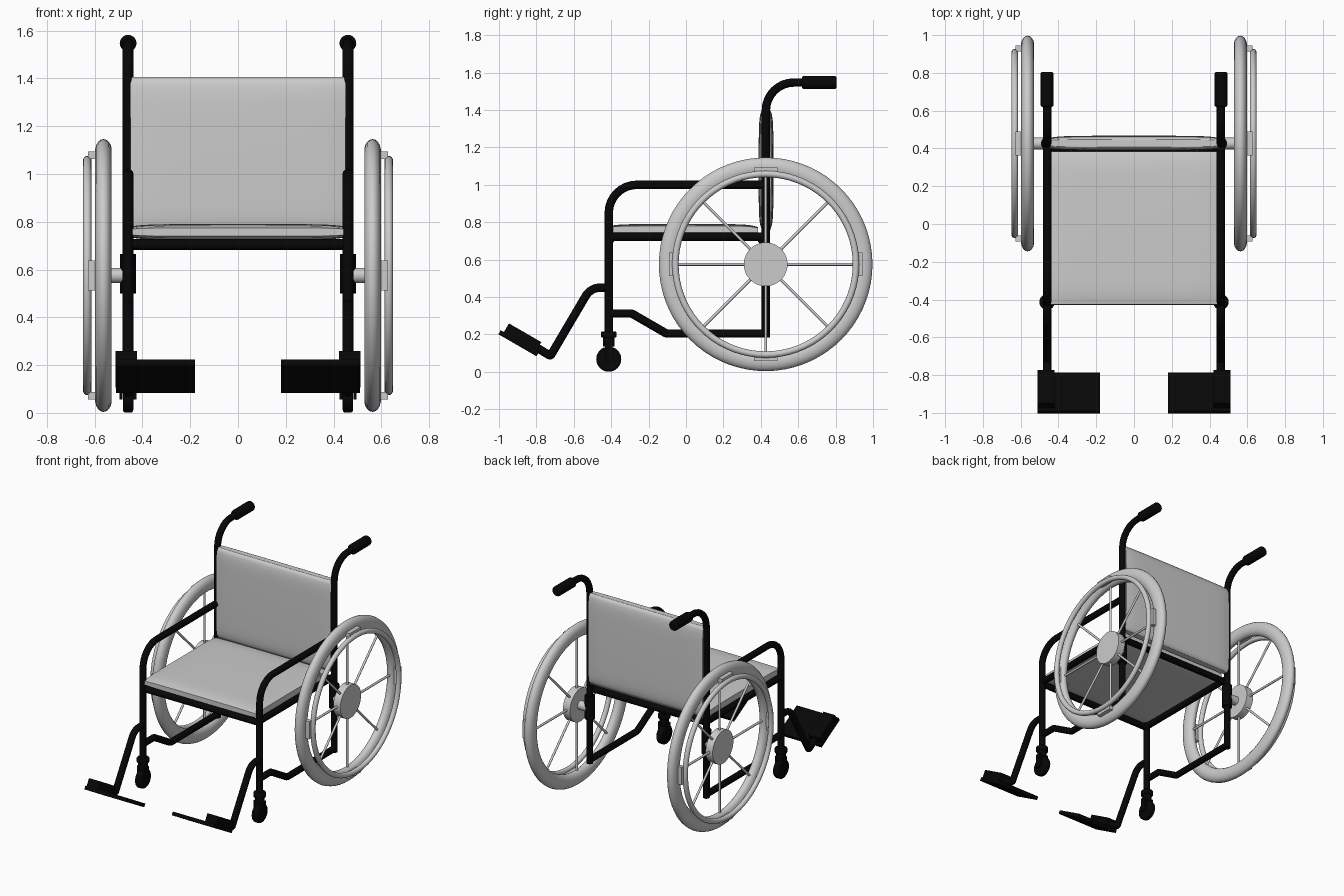
import bpy, bmesh, math
from mathutils import Vector, Matrix

if "Cube" in bpy.data.objects:
    bpy.data.objects.remove(bpy.data.objects["Cube"])

black = bpy.data.materials.new("black")
black.diffuse_color = (0.002, 0.002, 0.002, 1)
black.use_nodes = True
black.node_tree.nodes["Principled BSDF"].inputs["Base Color"].default_value = black.diffuse_color
SIDE, HUB = 0.46, Vector((0.563, 0.426, 0.575))


def finish(ob, name, mat=None, smooth=40):
    ob.name = name
    if mat:
        ob.data.materials.clear()
        ob.data.materials.append(mat)
    if smooth:
        bpy.ops.object.select_all(action='DESELECT')
        ob.select_set(True)
        bpy.context.view_layer.objects.active = ob
        bpy.ops.object.shade_smooth_by_angle(angle=math.radians(smooth))
    return ob


def rounded(points, radii):
    """Replace inner corners of a polyline with arcs."""
    pts = [Vector(p) for p in points]
    out = [pts[0]]
    for i in range(1, len(pts) - 1):
        p, r = pts[i], radii[i - 1]
        a, b = (pts[i - 1] - p).normalized(), (pts[i + 1] - p).normalized()
        half = a.angle(b) / 2
        d = r / math.tan(half)
        c = p + (a + b).normalized() * (r / math.sin(half))
        v0, v1 = (p + a * d - c).normalized(), (p + b * d - c).normalized()
        out += [c + v0.slerp(v1, k / 8) * r for k in range(9)]
    return out + [pts[-1]]


def tube(name, points, radii=(), r=0.0225, mat=black):
    cu = bpy.data.curves.new(name, 'CURVE')
    cu.dimensions = '3D'
    cu.bevel_depth, cu.bevel_resolution, cu.use_fill_caps = r, 4, True
    path = rounded(points, radii)
    sp = cu.splines.new('POLY')
    sp.points.add(len(path) - 1)
    for q, p in zip(sp.points, path):
        q.co = (*p, 1)
    ob = bpy.data.objects.new(name, cu)
    bpy.context.collection.objects.link(ob)
    bpy.ops.object.select_all(action='DESELECT')
    ob.select_set(True)
    bpy.context.view_layer.objects.active = ob
    bpy.ops.object.convert(target='MESH')
    return finish(bpy.context.object, name, mat)


def rod(name, a, b, r, mat=None, bevel=0, sides=32):
    a, b = Vector(a), Vector(b)
    rot = Vector((0, 0, 1)).rotation_difference(b - a).to_euler()
    bpy.ops.mesh.primitive_cylinder_add(vertices=sides, radius=r, depth=(b - a).length,
                                        location=(a + b) / 2, rotation=rot)
    ob = bpy.context.object
    if bevel:
        m = ob.modifiers.new("bevel", 'BEVEL')
        m.width, m.segments = bevel, 4
    return finish(ob, name, mat)


def box(name, loc, size, mat=None, tilt=0.0):
    bpy.ops.mesh.primitive_cube_add(size=1, location=loc, rotation=(tilt, 0, 0))
    ob = bpy.context.object
    ob.scale = size
    return finish(ob, name, mat, 0)


def ring(name, loc, major, minor, squash=1.0):
    bpy.ops.mesh.primitive_torus_add(location=loc, rotation=(0, math.pi / 2, 0), major_radius=major,
                                     minor_radius=minor, major_segments=72, minor_segments=18)
    ob = bpy.context.object
    ob.scale.z = squash
    return finish(ob, name)


def cushion(name, loc, size, thin):
    """Pillow: a fine box whose thickness (axis thin) eases off at the rim."""
    me = bpy.data.meshes.new(name)
    bm = bmesh.new()
    bmesh.ops.create_cube(bm, size=2)
    bmesh.ops.subdivide_edges(bm, edges=bm.edges[:], cuts=23, use_grid_fill=True)
    for v in bm.verts:
        u, w = [v.co[i] for i in range(3) if i != thin]
        v.co[thin] *= (1 - 0.08 * u * u - 0.22 * u ** 10) * (1 - 0.08 * w * w - 0.4 * w ** 10)
    bmesh.ops.transform(bm, verts=bm.verts, matrix=Matrix.Diagonal((*(s / 2 for s in size), 1)))
    bm.to_mesh(me)
    bm.free()
    ob = bpy.data.objects.new(name, me)
    bpy.context.collection.objects.link(ob)
    ob.location = loc
    return finish(ob, name, None, 75)


# Upholstery and cross bars
cushion("seat", (0, -0.02, 0.757), (0.89, 0.81, 0.068), 2)
cushion("backrest", (0, 0.428, 1.08), (0.9, 0.08, 0.65), 1)
for y, label in ((-0.405, "front"), (0.405, "rear")):
    tube(label + "_cross_bar", [(-SIDE, y, 0.705), (SIDE, y, 0.705)])

for s, side in ((-1, "left"), (1, "right")):
    x = s * SIDE

    def path(pts):
        return [(x, y, z) for y, z in pts]

    # Side frame
    tube(side + "_rear_post", path([(0.427, 0.183), (0.427, 1.547), (0.65, 1.547)]), [0.15])
    rod(side + "_grip", (x, 0.62, 1.547), (x, 0.805, 1.547), 0.035, black, 0.012)
    tube(side + "_front_post_and_armrest", path([(-0.413, 0.17), (-0.413, 1.0), (0.427, 1.0)]), [0.15])
    tube(side + "_lower_rail", path([(0.427, 0.205), (-0.105, 0.205), (-0.29, 0.312), (-0.413, 0.312)]),
         [0.03, 0.03])
    tube(side + "_seat_rail", path([(-0.413, 0.722), (0.427, 0.722)]))

    # Footrest
    tube(side + "_footrest_tube",
         path([(-0.413, 0.45), (-0.51, 0.45), (-0.725, 0.085), (-0.86, 0.168)]), [0.09, 0.01])
    tilt = math.radians(-30)
    box(side + "_footplate", (s * 0.345, -0.895, 0.153), (0.33, 0.235, 0.025), black, tilt)
    box(side + "_footplate_sleeve", (s * 0.467, -0.875, 0.183), (0.09, 0.2, 0.06), black, tilt)

    # Castor
    rod(side + "_castor_wheel", (x - 0.022, -0.413, 0.068), (x + 0.022, -0.413, 0.068), 0.067, black, 0.012)
    rod(side + "_castor_collar", (x, -0.413, 0.183), (x, -0.413, 0.217), 0.041, black, 0.006)
    rod(side + "_castor_stem", (x, -0.413, 0.135), (x, -0.413, 0.2), 0.031, black)
    for k in (-1, 1):
        box(side + "_castor_fork", (x + k * 0.029, -0.413, 0.105), (0.012, 0.04, 0.1), black)

    # Main wheel
    cx = s * HUB.x
    ring(side + "_tyre", (cx, HUB.y, HUB.z), 0.521, 0.05, 0.7)
    ring(side + "_hand_rim", (s * 0.631, HUB.y, HUB.z), 0.483, 0.0175)
    rod(side + "_hub", (s * 0.535, HUB.y, HUB.z), (s * 0.59, HUB.y, HUB.z), 0.117, sides=48)
    rod(side + "_axle", (x, HUB.y, HUB.z), (s * 0.54, HUB.y, HUB.z), 0.031)
    rod(side + "_axle_mount", (x, HUB.y, 0.5), (x, HUB.y, 0.665), 0.033, black)
    for k in range(8):
        a = k * math.pi / 4
        d = Vector((0, math.cos(a), math.sin(a)))
        c = Vector((cx, HUB.y, HUB.z))
        rod(side + "_spoke", c + d * 0.1, c + d * 0.49, 0.008, sides=10)
        if k % 2 == 0:
            p = c + d * 0.503
            box(side + "_rim_bracket", (s * 0.607, p.y, p.z), (0.04, 0.03, 0.125), None, a)
